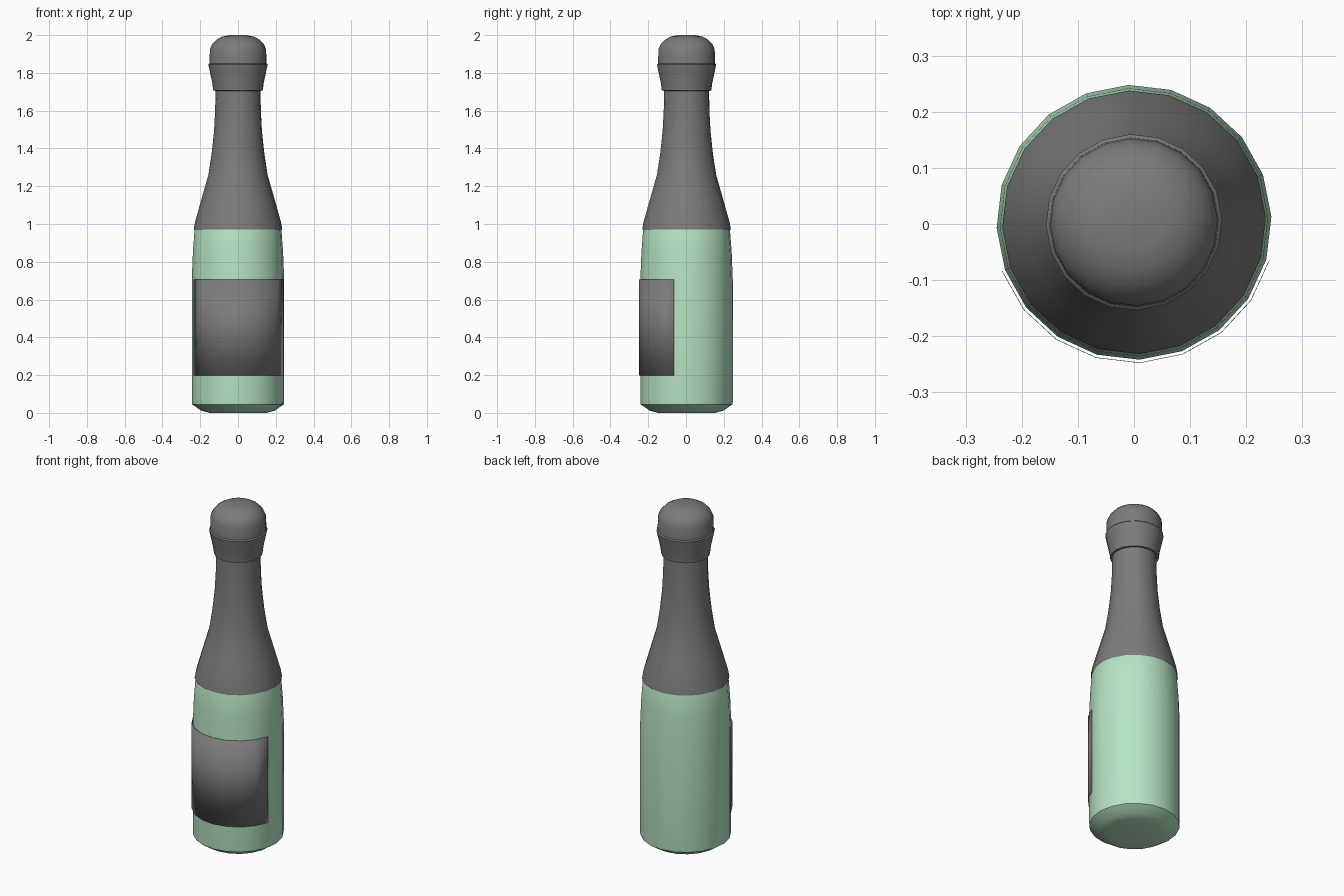
import bpy
import bmesh
from math import cos, sin, radians

if "Cube" in bpy.data.objects:
    bpy.data.objects.remove(bpy.data.objects["Cube"])

SIDES = 20
TURN = 2.3      # rotation of the 20-sided rings, degrees
CY = 0.003      # bottle axis sits slightly behind the centre because of the label


def material(name, color):
    mat = bpy.data.materials.new(name)
    mat.diffuse_color = (*color, 1)
    mat.use_nodes = True
    mat.node_tree.nodes["Principled BSDF"].inputs["Base Color"].default_value = mat.diffuse_color
    return mat


green = material("green_glass", (0.47, 0.78, 0.55))
grey = material("dark_grey", (0.2, 0.2, 0.2))


def point(k, r, z):
    a = radians(TURN + 360 / SIDES * k)
    return (r * cos(a), CY + r * sin(a), z)


def revolve(name, mat, profile, first=0, steps=SIDES, cap_bottom=False, cap_top=False):
    """Sweep an (r, z) profile around the bottle axis, fully or partly."""
    full = steps == SIDES
    count = steps if full else steps + 1
    bm = bmesh.new()
    rings = [[bm.verts.new(point(first + k, r, z)) for k in range(count)] for r, z in profile]
    for lo, hi in zip(rings, rings[1:]):
        for k in range(steps):
            n = (k + 1) % count
            bm.faces.new((lo[k], lo[n], hi[n], hi[k]))
    if cap_bottom:
        bm.faces.new(rings[0][::-1])
    if cap_top:
        bm.faces.new(rings[-1])
    mesh = bpy.data.meshes.new(name)
    bm.to_mesh(mesh)
    bm.free()
    mesh.materials.append(mat)
    ob = bpy.data.objects.new(name, mesh)
    bpy.context.collection.objects.link(ob)
    bpy.ops.object.select_all(action='DESELECT')
    ob.select_set(True)
    bpy.context.view_layer.objects.active = ob
    bpy.ops.object.shade_smooth_by_angle(angle=radians(35))
    return ob


# Glass bottle, its neck running up inside the foil
revolve("glass_bottle", green, [
    (0.15, 0.0), (0.195, 0.012), (0.243, 0.045), (0.245, 0.06), (0.245, 0.70),
    (0.239, 0.85), (0.230, 0.97), (0.145, 1.25), (0.112, 1.47), (0.108, 1.70)],
    cap_bottom=True, cap_top=True)

# Foil sleeve over shoulder and neck
revolve("neck_foil", grey, [
    (0.235, 0.97), (0.228, 1.01), (0.194, 1.13), (0.157, 1.26),
    (0.140, 1.37), (0.127, 1.49), (0.121, 1.60), (0.119, 1.73)])

# Flared collar and domed cork cover
revolve("cork_cover", grey, [
    (0.117, 1.705), (0.131, 1.706), (0.136, 1.745), (0.157, 1.844),
    (0.151, 1.850), (0.149, 1.925), (0.138, 1.95), (0.115, 1.975), (0.085, 1.992),
    (0.045, 2.0)], cap_top=True)

# Paper label wrapped round the front
label = revolve("front_label", grey, [(0.251, 0.197), (0.251, 0.707)], first=11, steps=8)
paper = label.modifiers.new("paper_thickness", 'SOLIDIFY')
paper.thickness = 0.001
